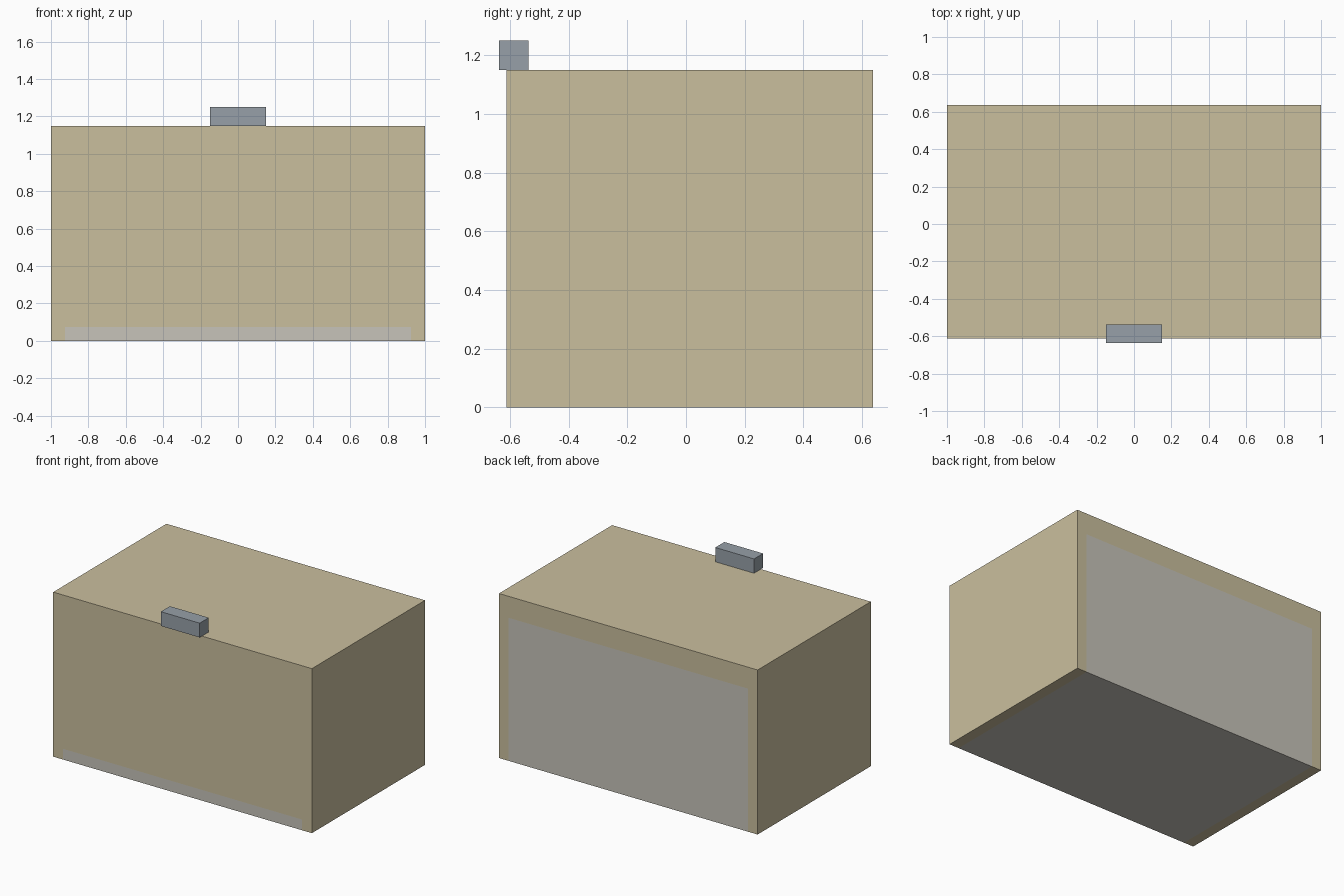
import bpy, bmesh
from mathutils import Vector

if "Cube" in bpy.data.objects:
    bpy.data.objects.remove(bpy.data.objects["Cube"])


def srgb(c):
    return c / 12.92 if c <= 0.04045 else ((c + 0.055) / 1.055) ** 2.4


def material(name, rgb):
    m = bpy.data.materials.new(name)
    m.diffuse_color = (*[srgb(v / 255) for v in rgb], 1)
    m.use_nodes = True
    m.node_tree.nodes["Principled BSDF"].inputs["Base Color"].default_value = m.diffuse_color
    return m


def box(name, lo, hi, mats, cuts=(), rule=None):
    """Box between two corners, sliced by planes and coloured by a face rule."""
    lo, hi = Vector(lo), Vector(hi)
    bm = bmesh.new()
    bmesh.ops.create_cube(bm, size=1)
    for v in bm.verts:
        v.co = (lo + hi) / 2 + v.co * (hi - lo)
    for co, normal in cuts:
        bmesh.ops.bisect_plane(bm, geom=bm.verts[:] + bm.edges[:] + bm.faces[:],
                               plane_co=co, plane_no=normal)
    bm.normal_update()
    if rule:
        for f in bm.faces:
            f.material_index = rule(f.calc_center_median(), f.normal)
    me = bpy.data.meshes.new(name)
    bm.to_mesh(me)
    bm.free()
    for m in mats:
        me.materials.append(m)
    ob = bpy.data.objects.new(name, me)
    bpy.context.collection.objects.link(ob)
    return ob


tan = material("tan", (202, 191, 158))
pale_grey = material("pale grey", (199, 196, 186))
steel = material("steel grey", (151, 160, 168))

INSET, LIP, BACK_TOP = 0.925, 0.075, 1.0


# Grey liner shows on the underside, the back and a low front lip
def liner(c, n):
    if abs(c.x) > INSET:
        return 0
    return int(n.z < -0.5 or (n.y > 0.5 and c.z < BACK_TOP) or (n.y < -0.5 and c.z < LIP))


# Main cabinet body
box("cabinet_body", (-1, -0.6125, 0), (1, 0.6375, 1.15), [tan, pale_grey],
    cuts=[((-INSET, 0, 0), (1, 0, 0)), ((INSET, 0, 0), (1, 0, 0)),
          ((0, 0, LIP), (0, 0, 1)), ((0, 0, BACK_TOP), (0, 0, 1))],
    rule=liner)

# Small block on the front top edge
box("top_latch", (-0.15, -0.6375, 1.15), (0.15, -0.5375, 1.25), [steel])
